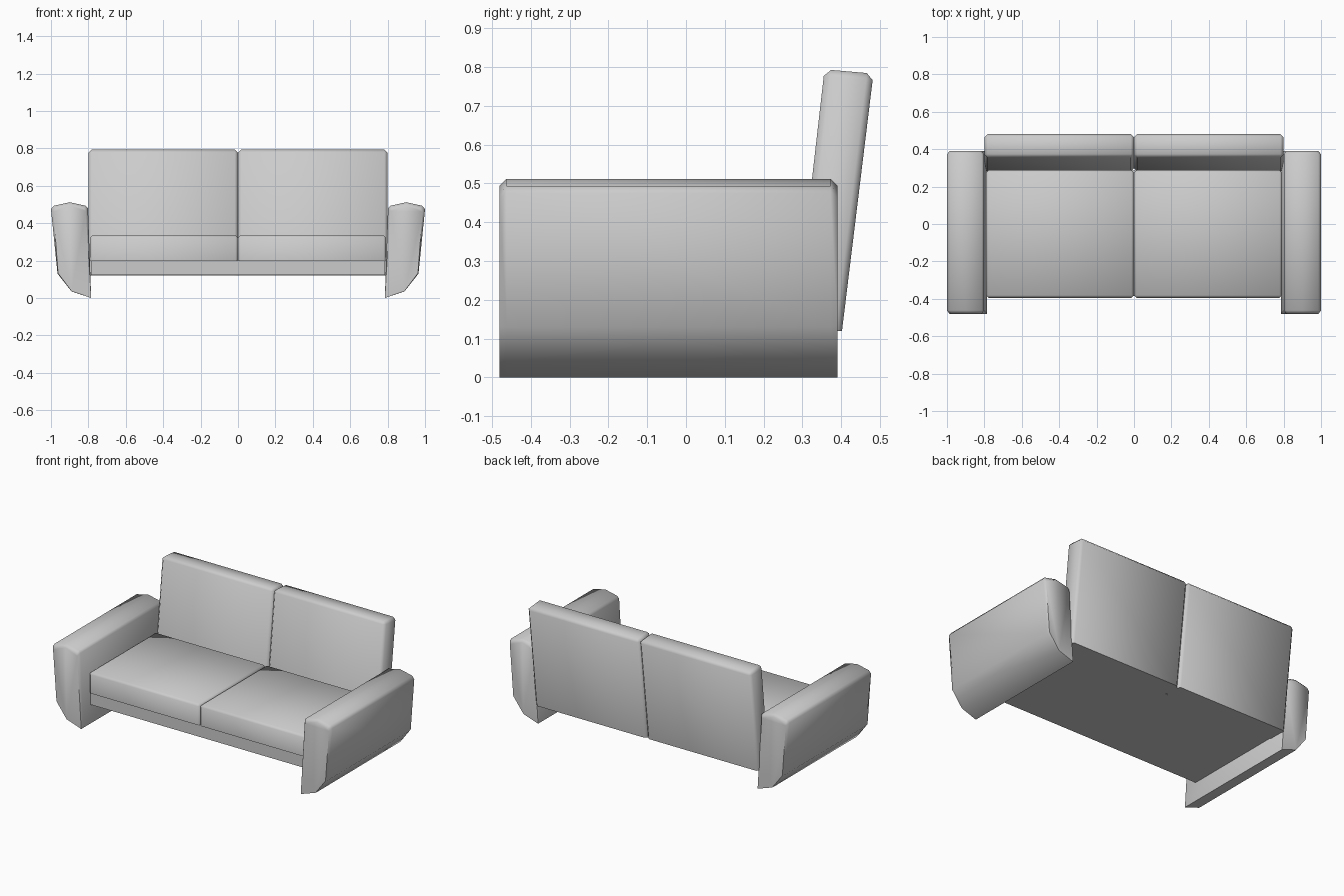
import bpy
import bmesh
import math

default = bpy.data.objects.get("Cube")
if default:
    bpy.data.objects.remove(default, do_unlink=True)

# Single fabric colour
fabric = bpy.data.materials.new("light_grey_fabric")
fabric.use_nodes = True
GREY = (0.6, 0.6, 0.6, 1)
fabric.diffuse_color = GREY
fabric.node_tree.nodes["Principled BSDF"].inputs["Base Color"].default_value = GREY


def loft(name, rings, bevel=0.0, keep=None, smooth=60):
    """Skin a list of closed rings, cap both ends and bevel the chosen edges."""
    bm = bmesh.new()
    loops = [[bm.verts.new(p) for p in ring] for ring in rings]
    count = len(loops[0])
    for a, b in zip(loops, loops[1:]):
        for i in range(count):
            j = (i + 1) % count
            bm.faces.new((a[i], a[j], b[j], b[i]))
    bm.faces.new(loops[0])
    bm.faces.new(loops[-1])
    bmesh.ops.recalc_face_normals(bm, faces=bm.faces)
    if bevel:
        edges = [e for e in bm.edges if keep(e)]
        bmesh.ops.bevel(bm, geom=edges, offset=bevel, segments=1,
                        profile=0.5, affect='EDGES')
    mesh = bpy.data.meshes.new(name)
    bm.to_mesh(mesh)
    bm.free()
    mesh.materials.append(fabric)
    obj = bpy.data.objects.new(name, mesh)
    bpy.context.collection.objects.link(obj)
    bpy.ops.object.select_all(action='DESELECT')
    obj.select_set(True)
    bpy.context.view_layer.objects.active = obj
    bpy.ops.object.shade_smooth_by_angle(angle=math.radians(smooth))
    return obj


def side_prism(name, profile, x0, x1, **options):
    """Extrude a (y, z) profile along x."""
    return loft(name, [[(x, y, z) for y, z in profile] for x in (x0, x1)], **options)


def above(height):
    """Choose every edge that is not lying at the bottom."""
    return lambda e: max(v.co.z for v in e.verts) > height


# Plinth under the seat
side_prism("seat_base", [(-0.385, 0.122), (0.285, 0.122), (0.285, 0.2), (-0.385, 0.2)],
           -0.785, 0.785, smooth=30)

# Arm outline in (x, z) for the +x side; the end caps use a pulled-in outline
ARM = [(0.785, 0), (0.802, 0.48), (0.815, 0.493), (0.9, 0.512),
       (0.985, 0.493), (1.0, 0.475), (0.965, 0.13), (0.89, 0.035)]


def arm_ring(y, inset, side):
    ring = []
    for x, z in ARM:
        lift = min(1, z / 0.4)
        ring.append((side * (x + (0.895 - x) * inset * lift), y,
                     z + (0.25 - z) * inset * lift * 0.5))
    return ring


for side, label in ((1, "left"), (-1, "right")):
    lo, hi = sorted((0, side))

    # Arm with chamfered ends
    loft(label + "_arm", [arm_ring(y, inset, side) for y, inset in
                          ((-0.48, 0.13), (-0.462, 0), (0.372, 0), (0.39, 0.13))])

    # Seat cushion
    side_prism(label + "_seat_cushion",
               [(-0.395, 0.2), (0.288, 0.2), (0.288, 0.335), (-0.395, 0.335)],
               lo * 0.792, hi * 0.792, bevel=0.014, keep=above(0.25))

    # Leaning back cushion
    side_prism(label + "_back_cushion",
               [(0.28, 0.12), (0.402, 0.12), (0.483, 0.783), (0.357, 0.794)],
               lo * 0.8, hi * 0.8, bevel=0.017, keep=above(0.25))
